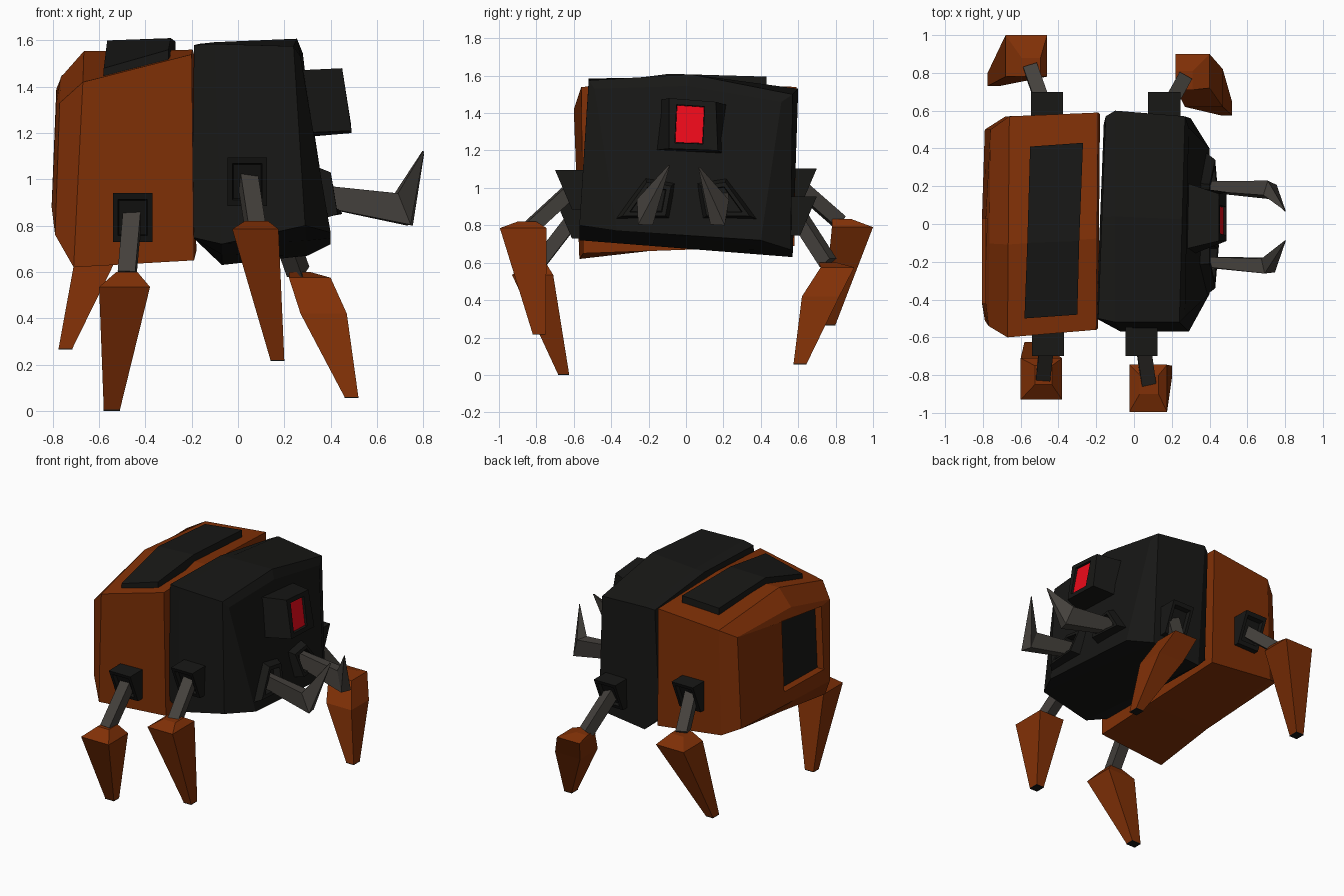
import bpy, bmesh
from mathutils import Vector as V

if "Cube" in bpy.data.objects:
    bpy.data.objects.remove(bpy.data.objects["Cube"])


def material(name, rgb):
    m = bpy.data.materials.new(name)
    m.diffuse_color = (*rgb, 1)
    m.use_nodes = True
    m.node_tree.nodes["Principled BSDF"].inputs["Base Color"].default_value = m.diffuse_color
    return m


ORANGE = material("rust_orange", (0.22, 0.03, 0.002))
DARK = material("dark_metal", (0.009, 0.009, 0.008))
GREY = material("strut_grey", (0.058, 0.052, 0.045))
RED = material("eye_red", (0.85, 0.003, 0.01))


def loft(name, rings, mat):
    """Skin a stack of equal-sized rings and cap both ends."""
    bm = bmesh.new()
    rows = [[bm.verts.new(p) for p in r] for r in rings]
    n = len(rows[0])
    for a, b in zip(rows, rows[1:]):
        for i in range(n):
            j = (i + 1) % n
            bm.faces.new((a[i], a[j], b[j], b[i]))
    bm.faces.new(rows[0])
    bm.faces.new(rows[-1])
    bmesh.ops.recalc_face_normals(bm, faces=bm.faces)
    me = bpy.data.meshes.new(name)
    bm.to_mesh(me)
    bm.free()
    me.materials.append(mat)
    ob = bpy.data.objects.new(name, me)
    bpy.context.collection.objects.link(ob)
    return ob


def tube(name, pts, radii, mat, flat=1.0):
    """Four-sided bar along a path, mitred at the bends; flat narrows it sideways."""
    pts = [V(p) for p in pts]
    rings = []
    for i, (p, r) in enumerate(zip(pts, radii)):
        d = (pts[min(i + 1, len(pts) - 1)] - pts[max(i - 1, 0)]).normalized()
        side = d.cross(V((0.03, 0.05, 1))).normalized()
        up = side.cross(d)
        rings.append([p + side * a * r * flat + up * b * r
                      for a, b in ((-1, -1), (1, -1), (1, 1), (-1, 1))])
    return loft(name, rings, mat)


def flat_ring(x, y, z, hx, hy):
    return [(x + a * hx, y + b * hy, z) for a, b in ((-1, -1), (1, -1), (1, 1), (-1, 1))]


def shrink(ring, k, shift=(0, 0, 0)):
    c = sum((V(p) for p in ring), V()) / len(ring)
    return [c + (V(p) - c) * k + V(shift) for p in ring]


def ridged(ring, lift, t=.5):
    """Four-corner body ring with a belly point and a raised ridge point added."""
    a, b, c, d = (V(p) for p in ring)
    return [a, a.lerp(b, t), b, c, d.lerp(c, t) + V((0, 0, lift)), d]


# Rear shell with a recessed rear opening (rings run -y low, +y low, +y high, -y high)
opening = [(-.805, -.42, .88), (-.805, .03, .89), (-.785, .03, 1.39), (-.785, -.42, 1.33)]
recess = [V(p) + V((.06, 0, 0)) for p in opening]
loft("rear_shell", [
    ridged([(-.19, -.55, .65), (-.18, .58, .69), (-.19, .59, 1.54), (-.20, -.56, 1.54)], .02, .42),
    ridged([(-.71, -.57, .62), (-.68, .57, .75), (-.66, .57, 1.50), (-.67, -.60, 1.42)], .10, .42),
    ridged([(-.79, -.51, .76), (-.79, .50, .80), (-.76, .50, 1.45), (-.77, -.54, 1.33)], .06, .42),
    ridged(opening, 0), ridged(recess, 0)], ORANGE)
loft("rear_panel", [shrink(recess, .99, (-.01, 0, 0)), shrink(recess, .99, (.02, 0, 0))], DARK)

# Raised plate bent over the ridge of the rear shell (rear and front edges)
plate = [[(-.58, -.50, 1.48), (-.30, -.48, 1.56)], [(-.565, -.10, 1.60), (-.29, -.09, 1.61)],
         [(-.55, .41, 1.57), (-.27, .43, 1.595)]]
loft("top_plate", [[V(a), V(b), V(b) - V((0, 0, .08)), V(a) - V((0, 0, .08))]
                   for a, b in plate], DARK)

# Head block
loft("head_block", [
    ridged([(-.20, -.50, .75), (-.16, .53, .72), (-.15, .57, 1.51), (-.19, -.50, 1.58)], .04),
    ridged([(-.07, -.57, .72), (-.07, .57, .63), (-.10, .60, 1.53), (-.10, -.52, 1.585)], .035),
    ridged([(.29, -.57, .80), (.30, .56, .67), (.27, .57, 1.50), (.24, -.52, 1.575)], .07),
    ridged([(.40, -.37, .77), (.40, .40, .72), (.29, .51, 1.46), (.27, -.49, 1.53)], .05)], DARK)

# Eye housing with a recessed lens
rim = [(.49, -.09, 1.21), (.49, .17, 1.20), (.45, .16, 1.46), (.45, -.09, 1.48)]
lens = [(.488, -.06, 1.24), (.488, .09, 1.235), (.455, .10, 1.435), (.455, -.05, 1.445)]
loft("eye_housing", [
    [(.26, -.18, 1.20), (.26, .20, 1.18), (.24, .23, 1.44), (.24, -.14, 1.47)],
    rim, lens, shrink(lens, .98, (-.03, 0, 0))], DARK)
loft("eye_lens", [shrink(lens, .97, (-.05, 0, 0)), shrink(lens, .97, (-.015, 0, 0))], RED)

# Mandibles in recessed sockets
for name, s, bend, tip in (("right", -1, (.71, -.22, .87), (.80, -.09, 1.12)),
                           ("left", 1, (.72, .18, .87), (.80, .07, 1.11))):
    base = [(.34, s * .08, .83), (.34, s * .41, .82), (.30, s * .22, 1.07), (.30, s * .04, 1.04)]
    rim = [(.45, s * .11, .85), (.43, s * .34, .85), (.40, s * .21, 1.03), (.40, s * .08, 1.01)]
    loft(name + "_mandible_socket",
         [base, rim, shrink(rim, .75), shrink(rim, .7, (-.06, 0, 0))], DARK)
    tube(name + "_mandible", [(.34, s * .20, .93), bend, tip], [.045, .073, .004], GREY, .55)

# Legs: socket (x, z), strut end, then foot rings (x, y, z, half x, half y)
legs = {
    "right_rear": (-1, -.455, .835, (-.48, -.80, .58),
                   [(-.48, -.80, .60, .045, .05), (-.49, -.82, .535, .11, .11),
                    (-.545, -.655, .005, .035, .03)]),
    "right_front": (-1, .04, .99, (.075, -.83, .79),
                    [(.08, -.85, .82, .05, .05), (.075, -.87, .785, .10, .125),
                     (.17, -.785, .22, .03, .035)]),
    "left_front": (1, .16, .85, (.26, .76, .60),
                   [(.265, .76, .60, .045, .05), (.31, .81, .575, .09, .09),
                    (.37, .72, .42, .10, .10), (.49, .61, .06, .03, .035)]),
    "left_rear": (1, -.46, 1.0, (-.545, .82, .82),
                  [(-.545, .83, .835, .05, .05), (-.57, .89, .79, .11, .11),
                   (-.745, .765, .27, .03, .035)]),
}
for name, (s, x, z, end, foot) in legs.items():
    base = [(x - .085, s * .52, z - .105), (x + .085, s * .52, z - .105),
            (x + .085, s * .52, z + .105), (x - .085, s * .52, z + .105)]
    rim = [(x - .085, s * .61, z - .105), (x + .085, s * .61, z - .105),
           (x + .085, s * .70, z + .105), (x - .085, s * .70, z + .105)]
    loft(name + "_leg_socket",
         [base, rim, shrink(rim, .75), shrink(rim, .7, (0, -s * .03, 0))], DARK)
    tube(name + "_leg_strut", [(x, s * .58, z + .03), end], [.038, .038], GREY)
    loft(name + "_foot", [flat_ring(*r) for r in foot], ORANGE)
    # Dark toe tip
    t = foot[-1]
    loft(name + "_toe_tip", [flat_ring(*t), flat_ring(t[0], t[1], t[2] - .005, t[3], t[4])], DARK)
